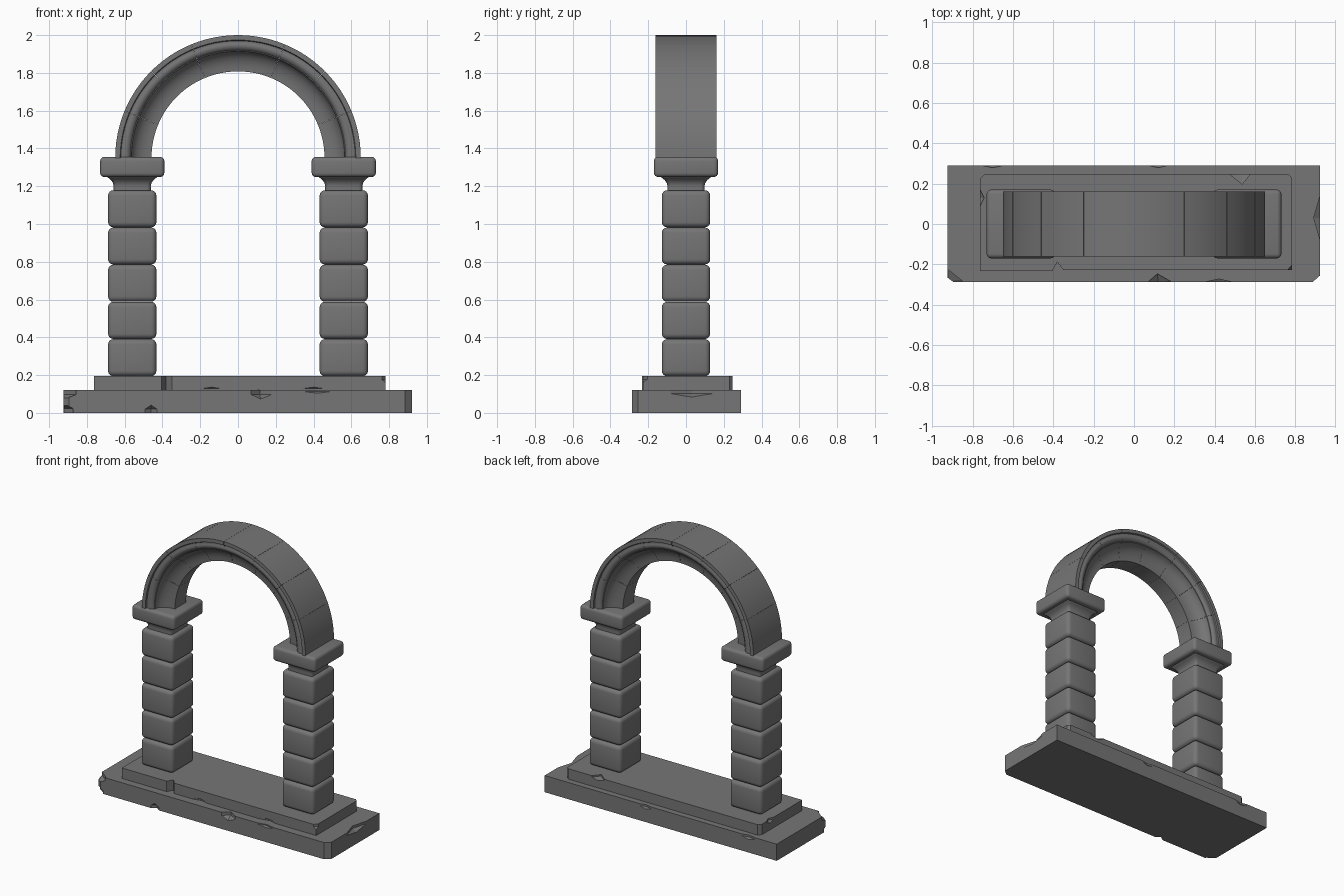
import bpy, bmesh, math
from mathutils import Vector, Euler

if "Cube" in bpy.data.objects:
    bpy.data.objects.remove(bpy.data.objects["Cube"])

# Dark stone
stone = bpy.data.materials.new("dark_stone")
stone.diffuse_color = (0.18, 0.18, 0.18, 1)
stone.use_nodes = True
stone.node_tree.nodes["Principled BSDF"].inputs["Base Color"].default_value = stone.diffuse_color


def finish(name, bm, angle=35):
    bmesh.ops.recalc_face_normals(bm, faces=bm.faces[:])
    me = bpy.data.meshes.new(name)
    bm.to_mesh(me)
    bm.free()
    me.materials.append(stone)
    ob = bpy.data.objects.new(name, me)
    bpy.context.collection.objects.link(ob)
    bpy.ops.object.select_all(action='DESELECT')
    ob.select_set(True)
    bpy.context.view_layer.objects.active = ob
    bpy.ops.object.shade_smooth_by_angle(angle=math.radians(angle))
    return ob


def loft(name, rings, angle=35):
    bm = bmesh.new()
    rows = [[bm.verts.new(p) for p in ring] for ring in rings]
    n = len(rows[0])
    for a, b in zip(rows, rows[1:]):
        for i in range(n):
            j = (i + 1) % n
            bm.faces.new((a[i], a[j], b[j], b[i]))
    bm.faces.new(rows[0])
    bm.faces.new(rows[-1])
    return finish(name, bm, angle)


def rounded_block(name, center, size, radius):
    bm = bmesh.new()
    bmesh.ops.create_cube(bm, size=1)
    for v in bm.verts:
        v.co = Vector(center) + Vector([c * s for c, s in zip(v.co, size)])
    bmesh.ops.bevel(bm, geom=bm.edges[:], offset=radius, segments=4,
                    profile=0.5, affect='EDGES')
    return finish(name, bm)


def slab(name, outline, z0, z1, chips):
    # Extruded outline with faceted chips knocked off its edges
    ob = loft(name, [[(x, y, z) for x, y in outline] for z in (z0, z1)], 20)
    for loc, size, turn in chips:
        bpy.ops.mesh.primitive_uv_sphere_add(segments=4, ring_count=2, radius=1,
                                             location=loc, rotation=Euler((0, 0, turn)))
        cutter = bpy.context.object
        cutter.name = name + "_chip_cutter"
        cutter.scale = size
        cutter.data.materials.append(stone)
        mod = ob.modifiers.new("chip", 'BOOLEAN')
        mod.operation, mod.solver, mod.object = 'DIFFERENCE', 'EXACT', cutter
        bpy.context.view_layer.objects.active = ob
        bpy.ops.object.modifier_apply(modifier=mod.name)
        bpy.data.objects.remove(cutter)
    return ob


# Worn lower step with broken corners and edges
slab("lower_step",
     [(-0.925, -0.265), (-0.895, -0.287), (0.885, -0.287), (0.922, -0.255),
      (0.922, 0.29), (-0.925, 0.29)], 0, 0.12,
     [((0.12, -0.29, 0.122), (0.07, 0.05, 0.05), 0.1),
      ((0.42, -0.29, 0.122), (0.09, 0.02, 0.02), 0),
      ((-0.46, -0.289, -0.002), (0.04, 0.03, 0.045), 0),
      ((-0.92, -0.285, 0.122), (0.08, 0.07, 0.05), 0.05),
      ((-0.92, -0.285, -0.002), (0.06, 0.05, 0.05), 0.05),
      ((0.925, 0.03, 0.122), (0.04, 0.14, 0.04), 0),
      ((0.12, 0.292, 0.122), (0.06, 0.015, 0.03), 0),
      ((-0.7, 0.292, 0.122), (0.07, 0.015, 0.03), 0)])

# Worn upper step with a front notch
slab("upper_step",
     [(-0.762, -0.232), (-0.405, -0.232), (-0.38, -0.188), (-0.35, -0.228),
      (0.782, -0.228), (0.782, 0.23), (0.765, 0.247), (-0.74, 0.247),
      (-0.762, 0.225)], 0.12, 0.195,
     [((-0.14, -0.231, 0.118), (0.08, 0.02, 0.02), 0),
      ((0.40, -0.231, 0.118), (0.09, 0.02, 0.02), 0),
      ((0.53, 0.249, 0.197), (0.06, 0.06, 0.025), 0.1),
      ((-0.764, 0.13, 0.197), (0.025, 0.05, 0.03), 0),
      ((0.784, -0.23, 0.197), (0.03, 0.03, 0.04), 0.05)])

# Pillars: five rounded stones, flared neck and square cap
for side, sx in (("left", -0.56), ("right", 0.56)):
    for i in range(5):
        rounded_block(f"{side}_pillar_stone_{i + 1}", (sx, 0, 0.2925 + i * 0.197),
                      (0.256, 0.256, 0.196), 0.028)
    neck = [(0.10, 1.165), (0.098, 1.20), (0.102, 1.217), (0.112, 1.232),
            (0.125, 1.243), (0.135, 1.25), (0.14, 1.265)]
    rings = []
    for h, z in neck:
        ring = []
        for k in range(4):
            for t in range(4):
                a = math.radians(k * 90 + t * 30)
                cx, cy = ((1, 1), (-1, 1), (-1, -1), (1, -1))[k]
                ring.append((sx + cx * (h - 0.02) + 0.02 * math.cos(a),
                             cy * (h - 0.02) + 0.02 * math.sin(a), z))
        rings.append(ring)
    loft(f"{side}_pillar_neck", rings, 40)
    rounded_block(f"{side}_pillar_cap", (sx, 0, 1.302), (0.34, 0.34, 0.106), 0.022)

# Arch section (radius, half depth): outer rim, shallow groove, bead, hollow cove
half = [(0.65, 0.162), (0.624, 0.162), (0.62, 0.152), (0.612, 0.15),
        (0.604, 0.154), (0.594, 0.155), (0.584, 0.152), (0.576, 0.146), (0.57, 0.138)]
half += [(0.458 + 0.107 * math.cos(a), 0.138 - 0.075 * math.sin(a))
         for a in [math.radians(15 * k) for k in range(7)]]
section = [(r, -y) for r, y in half] + [(r, y) for r, y in reversed(half)]

# Eight arch stones with hairline joints
STEP, GAP = 22.5, 0.04
for s in range(8):
    rings = []
    for k in range(7):
        a = math.radians(s * STEP + GAP + (STEP - 2 * GAP) * k / 6)
        rings.append([(r * math.cos(a), y, 1.35 + r * math.sin(a)) for r, y in section])
    loft(f"arch_stone_{s + 1}", rings, 50)
